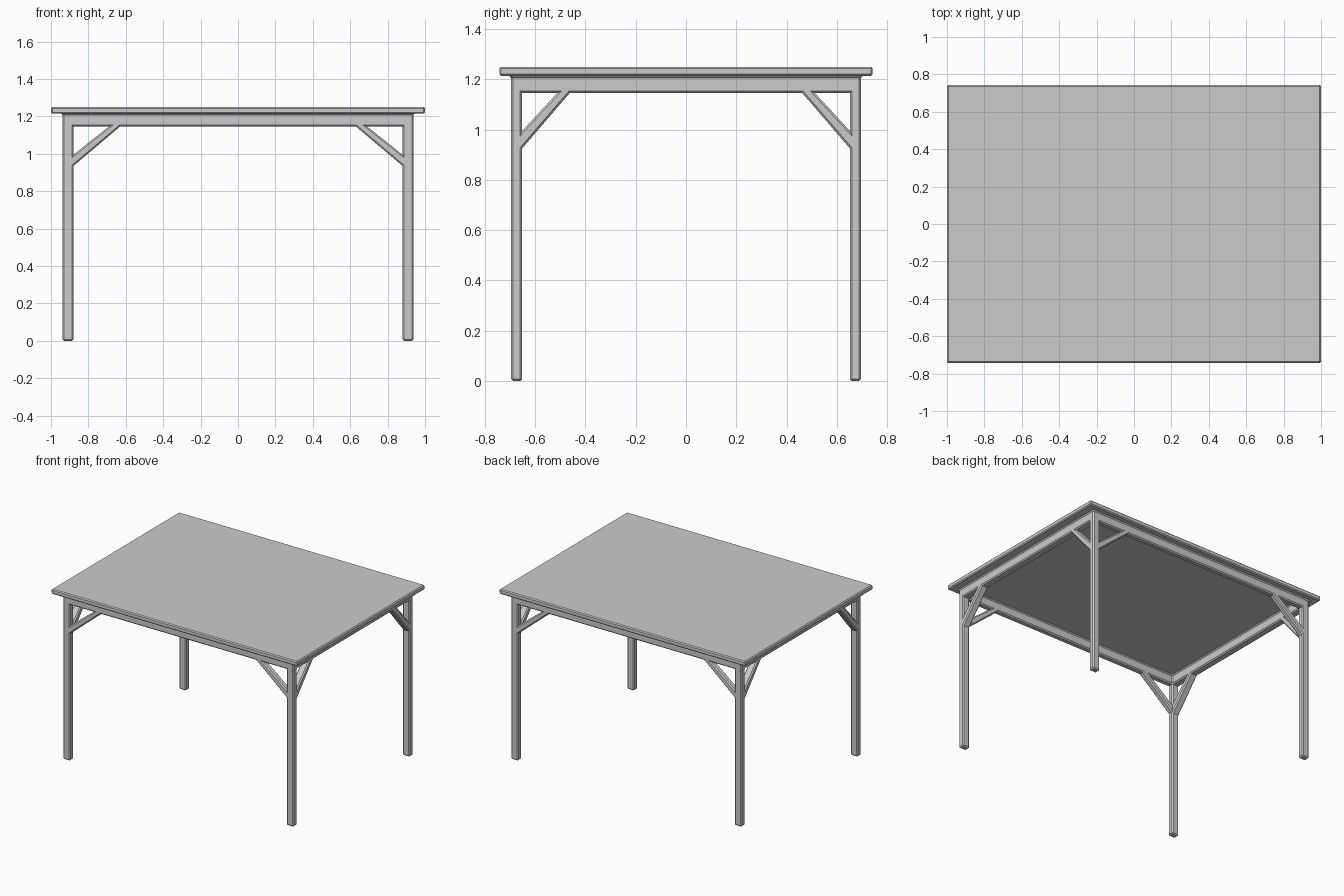
import bpy, bmesh
from mathutils import Vector

if "Cube" in bpy.data.objects:
    bpy.data.objects.remove(bpy.data.objects["Cube"])

BEVEL = 0.008
LX0, LX1 = 0.880, 0.937   # leg extent in x
LY0, LY1 = 0.652, 0.696   # leg extent in y
TOP_Z, UNDER_Z, APRON_Z = 1.25, 1.214, 1.146


def finish(name, bm, bevel=BEVEL):
    bmesh.ops.recalc_face_normals(bm, faces=bm.faces)
    mesh = bpy.data.meshes.new(name)
    bm.to_mesh(mesh)
    bm.free()
    ob = bpy.data.objects.new(name, mesh)
    bpy.context.collection.objects.link(ob)
    if bevel:
        mod = ob.modifiers.new("bevel", "BEVEL")
        mod.width = bevel
        mod.segments = 1
        mod.limit_method = 'ANGLE'
    return ob


def box(name, lo, hi, bevel=BEVEL):
    lo, hi = Vector(lo), Vector(hi)
    bm = bmesh.new()
    bmesh.ops.create_cube(bm, size=1)
    bmesh.ops.scale(bm, vec=hi - lo, verts=bm.verts)
    bmesh.ops.translate(bm, vec=(lo + hi) / 2, verts=bm.verts)
    return finish(name, bm, bevel)


def prism(name, outline, place, d0, d1):
    # extrude a flat outline between depths d0 and d1
    bm = bmesh.new()
    a = [bm.verts.new(place(u, z, d0)) for u, z in outline]
    b = [bm.verts.new(place(u, z, d1)) for u, z in outline]
    n = len(outline)
    bm.faces.new(a)
    bm.faces.new(b[::-1])
    for i in range(n):
        bm.faces.new((a[i], a[(i + 1) % n], b[(i + 1) % n], b[i]))
    return finish(name, bm)


def brace_outline(inner, low, high, reach_low, reach_high):
    # quad whose ends run on into the leg and the apron
    a, b = Vector((inner, low)), Vector((reach_low, APRON_Z))
    c, d = Vector((inner, high)), Vector((reach_high, APRON_Z))
    e1, e2 = (b - a).normalized() * 0.035, (d - c).normalized() * 0.035
    return [a - e1, b + e1, d + e2, c - e2]


# table top
box("table_top", (-1, -0.742, UNDER_Z), (1, 0.742, TOP_Z), 0.007)

# apron: a mitred ring with chamfered lower edges, flaring where it meets the top
bm = bmesh.new()
B = BEVEL
section = [  # (outer side?, outward offset, height)
    (1, B, UNDER_Z), (1, 0, UNDER_Z - B), (1, 0, APRON_Z + B), (1, -B, APRON_Z),
    (0, B, APRON_Z), (0, 0, APRON_Z + B), (0, 0, UNDER_Z - B), (0, -B, UNDER_Z)]
rings = []
for outer, off, z in section:
    x, y = (LX1 + off, LY1 + off) if outer else (LX0 + off, LY0 + off)
    c = B
    pts = [(x - c, -y), (x, -y + c), (x, y - c), (x - c, y),
           (-x + c, y), (-x, y - c), (-x, -y + c), (-x + c, -y)]
    rings.append([bm.verts.new((px, py, z)) for px, py in pts])
for r, s in zip(rings, rings[1:] + rings[:1]):
    for i in range(8):
        j = (i + 1) % 8
        bm.faces.new((r[i], r[j], s[j], s[i]))
finish("apron", bm, 0)

# legs and corner braces
front_brace = brace_outline(LX0, 0.935, 0.995, 0.630, 0.690)
side_brace = brace_outline(LY0, 0.925, 0.995, 0.462, 0.512)
for sx, xn in ((-1, "left"), (1, "right")):
    for sy, yn in ((-1, "front"), (1, "back")):
        xs, ys = sorted((sx * LX0, sx * LX1)), sorted((sy * LY0, sy * LY1))
        tag = f"{yn}_{xn}"
        box(f"{tag}_leg", (xs[0], ys[0], 0), (xs[1], ys[1], UNDER_Z))
        prism(f"{tag}_long_brace", front_brace,
              lambda u, z, d: (sx * u, d, z), *ys)
        prism(f"{tag}_short_brace", side_brace,
              lambda u, z, d: (d, sy * u, z), *xs)
